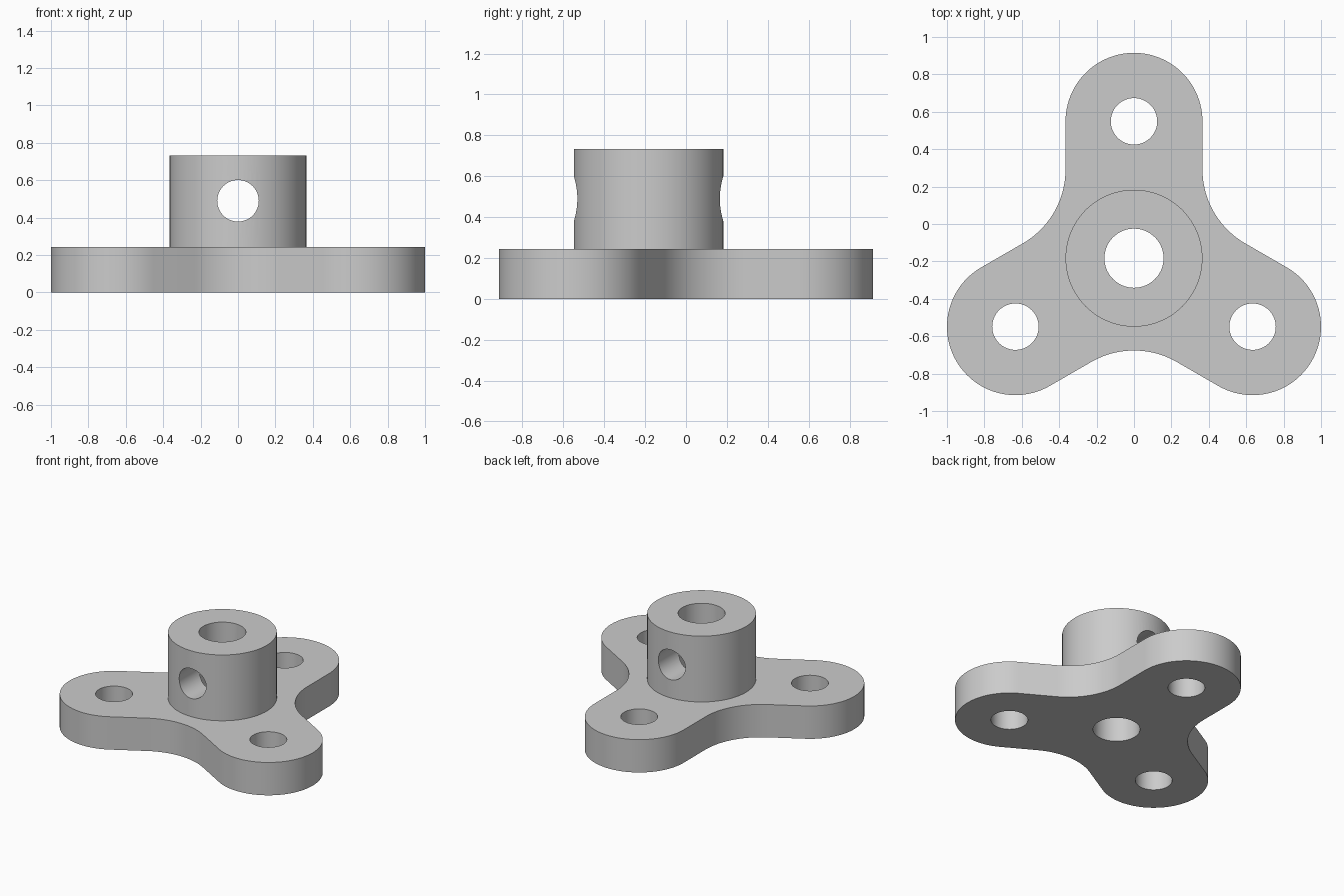
import bpy
import bmesh
from math import sin, cos, pi, radians, sqrt
from mathutils import Matrix, Vector

default = bpy.data.objects.get("Cube")
if default:
    bpy.data.objects.remove(default, do_unlink=True)

# Main dimensions
CENTRE = Vector((0, -0.183, 0))
ARM = 0.732           # hub axis to mounting hole
LOBE = 0.366          # half width of an arm, and hub radius
FILLET = 0.457        # concave blend between arms
THICK = 0.244
HEIGHT = 0.733
BORE, BOLT, PIN = 0.158, 0.124, 0.111
PIN_Z = 0.49

grey = bpy.data.materials.new("light grey metal")
grey.use_nodes = True
grey.diffuse_color = (0.6, 0.6, 0.6, 1)
grey.node_tree.nodes["Principled BSDF"].inputs["Base Color"].default_value = (0.6, 0.6, 0.6, 1)


def add_object(name, bm):
    bmesh.ops.recalc_face_normals(bm, faces=bm.faces)
    mesh = bpy.data.meshes.new(name)
    bm.to_mesh(mesh)
    bm.free()
    mesh.materials.append(grey)
    obj = bpy.data.objects.new(name, mesh)
    bpy.context.collection.objects.link(obj)
    return obj


def cylinder(name, radius, depth, location, rotation=Matrix()):
    bm = bmesh.new()
    bmesh.ops.create_cone(bm, cap_ends=True, segments=96, radius1=radius, radius2=radius,
                          depth=depth, matrix=Matrix.Translation(location) @ rotation)
    return add_object(name, bm)


def arc(centre, radius, start, end, steps):
    for i in range(steps + 1):
        a = start + (end - start) * i / steps
        yield centre + radius * Vector((cos(a), sin(a), 0))


def combine(target, tool, operation):
    mod = target.modifiers.new(operation.title(), "BOOLEAN")
    mod.operation = operation
    mod.solver = "EXACT"
    mod.object = tool
    bpy.context.view_layer.objects.active = target
    bpy.ops.object.modifier_apply(modifier=mod.name)
    bpy.data.objects.remove(tool, do_unlink=True)


# Three-armed plate: a rounded tip and a concave blend per arm
arm_angles = [radians(90 + 120 * i) for i in range(3)]
arm_dirs = [Vector((cos(a), sin(a), 0)) for a in arm_angles]
blend_distance = (LOBE + FILLET) * 2 / sqrt(3)
outline = []
for a, direction in zip(arm_angles, arm_dirs):
    outline += arc(CENTRE + direction * ARM, LOBE, a - pi / 2, a + pi / 2, 48)
    b = a + pi / 3
    corner = CENTRE + blend_distance * Vector((cos(b), sin(b), 0))
    outline += arc(corner, FILLET, b + pi + pi / 6, b + pi - pi / 6, 20)

bm = bmesh.new()
base = bm.faces.new([bm.verts.new(p) for p in outline])
top = bmesh.ops.extrude_face_region(bm, geom=[base], use_keep_orig=True)["geom"]
bmesh.ops.translate(bm, vec=(0, 0, THICK),
                    verts=[v for v in top if isinstance(v, bmesh.types.BMVert)])
flange = add_object("flange_with_hub", bm)

# Hub
bottom = THICK / 2
hub = cylinder("hub", LOBE, HEIGHT - bottom, CENTRE + Vector((0, 0, (HEIGHT + bottom) / 2)))
combine(flange, hub, "UNION")

# Central bore, mounting holes and cross pin hole
combine(flange, cylinder("bore", BORE, 4, CENTRE), "DIFFERENCE")
for direction in arm_dirs:
    combine(flange, cylinder("bolt_hole", BOLT, 4, CENTRE + direction * ARM), "DIFFERENCE")
pin = cylinder("pin_hole", PIN, 2, CENTRE + Vector((0, 0, PIN_Z)), Matrix.Rotation(pi / 2, 4, "X"))
combine(flange, pin, "DIFFERENCE")

# Smooth curved walls, crisp rims
bpy.ops.object.select_all(action="DESELECT")
flange.select_set(True)
bpy.context.view_layer.objects.active = flange
bpy.ops.object.shade_smooth_by_angle(angle=radians(30))
